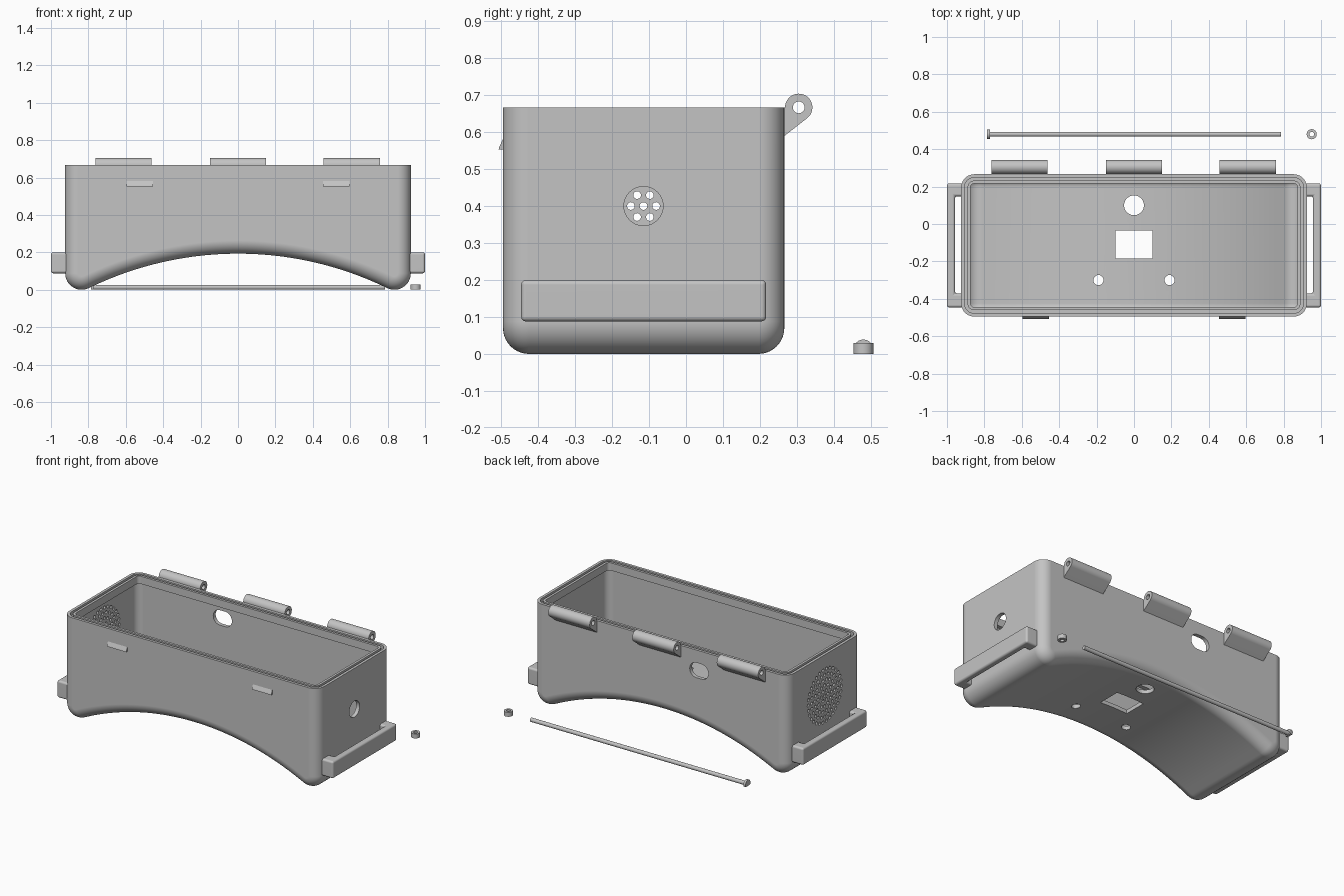
import bpy, bmesh
from math import sin, cos, pi, atan2, radians

cube = bpy.data.objects.get("Cube")
if cube:
    bpy.data.objects.remove(cube, do_unlink=True)

# Single grey plastic
grey = bpy.data.materials.new("grey_plastic")
grey.use_nodes = True
COLOUR = (0.55, 0.55, 0.55, 1)
grey.diffuse_color = COLOUR
grey.node_tree.nodes["Principled BSDF"].inputs["Base Color"].default_value = COLOUR

# Main dimensions
HALF_X, FRONT, BACK, TOP = 0.924, -0.495, 0.266, 0.667
WALL, LIP, FILLET, FOOT = 0.025, 0.05, 0.07, 0.088
ARCH_TOP = 0.193
FOOT_X = HALF_X - FOOT
ARCH_R = (FOOT_X**2 + (FOOT - ARCH_TOP)**2 - FOOT**2) / (2 * ARCH_TOP)
ARCH_Z = ARCH_TOP - ARCH_R


def arc(cu, cv, r, a0, a1, n):
    return [(cu + r * cos(a0 + (a1 - a0) * i / n),
             cv + r * sin(a0 + (a1 - a0) * i / n)) for i in range(n + 1)]


def circle(cu, cv, r, n=24):
    return arc(cu, cv, r, 0, 2 * pi, n)[:-1]


def rounded_rect(x0, x1, y0, y1, r, n=8):
    pts = []
    for k, (cx, cy) in enumerate([(x1 - r, y1 - r), (x0 + r, y1 - r),
                                  (x0 + r, y0 + r), (x1 - r, y0 + r)]):
        pts += arc(cx, cy, r, k * pi / 2, (k + 1) * pi / 2, n)
    return pts


def rim_outline(d):
    """Plan of the body, moved inwards by d."""
    return rounded_rect(d - HALF_X, HALF_X - d, FRONT + d, BACK - d, FILLET - d)


def place(axis, u, v, w):
    return {"x": (w, u, v), "y": (u, w, v), "z": (u, v, w)}[axis]


def loft(bm, rings, caps=True):
    loops = [[bm.verts.new(p) for p in ring] for ring in rings]
    n = len(loops[0])
    pairs = list(zip(loops, loops[1:]))
    if caps:
        bm.faces.new(loops[0])
        bm.faces.new(loops[-1])
    else:
        pairs.append((loops[-1], loops[0]))
    for a, b in pairs:
        for i in range(n):
            j = (i + 1) % n
            bm.faces.new((a[i], a[j], b[j], b[i]))


def prism(bm, axis, pts, lo, hi):
    loft(bm, [[place(axis, u, v, w) for u, v in pts] for w in (lo, hi)])


def finish(name, bm):
    bmesh.ops.recalc_face_normals(bm, faces=bm.faces[:])
    mesh = bpy.data.meshes.new(name)
    bm.to_mesh(mesh)
    bm.free()
    mesh.materials.append(grey)
    ob = bpy.data.objects.new(name, mesh)
    bpy.context.collection.objects.link(ob)
    return ob


def make(name, *prisms):
    bm = bmesh.new()
    for p in prisms:
        prism(bm, *p)
    return finish(name, bm)


def activate(ob):
    bpy.ops.object.select_all(action="DESELECT")
    ob.select_set(True)
    bpy.context.view_layer.objects.active = ob


def cut(ob, cutter):
    mod = ob.modifiers.new("cut", "BOOLEAN")
    mod.operation, mod.solver, mod.object = "DIFFERENCE", "EXACT", cutter
    activate(ob)
    bpy.ops.object.modifier_apply(modifier=mod.name)
    bpy.data.objects.remove(cutter, do_unlink=True)


def smooth(ob):
    activate(ob)
    bpy.ops.object.shade_smooth_by_angle(angle=radians(30))
    mod = ob.modifiers.new("even_shading", "WEIGHTED_NORMAL")
    mod.keep_sharp = True


def outline(d, top):
    """Arched front outline, moved inwards by d."""
    a = atan2(FOOT - ARCH_Z, FOOT_X)
    pts = [(HALF_X - d, top), (d - HALF_X, top)]
    pts += arc(-FOOT_X, FOOT, FOOT - d, pi, 2 * pi - a, 12)
    pts += arc(0, ARCH_Z, ARCH_R + d, pi - a, a, 40)[1:-1]
    pts += arc(FOOT_X, FOOT, FOOT - d, pi + a, 2 * pi, 12)
    return pts


def arched_solid(name, d, top):
    """Arched block with filleted front and back edges."""
    f, n = FILLET - d, 10
    half = []
    for i in range(n + 1):
        t = i / n * pi / 2
        half.append((d + f * (1 - sin(t)), f * (1 - cos(t)) + d))
    rings = [[(x, FRONT + y, z) for x, z in outline(s, top)] for s, y in half]
    rings += [[(x, BACK - y, z) for x, z in outline(s, top)] for s, y in reversed(half)]
    bm = bmesh.new()
    loft(bm, rings)
    return finish(name, bm)


# Thin-walled hollow body with a thicker lip around the mouth
body = arched_solid("body", 0, TOP)
cut(body, arched_solid("cavity", WALL, TOP - 0.05))
cut(body, make("mouth", ("z", rim_outline(LIP), TOP - 0.1, TOP + 0.1)))

# Seal groove in the rim
bm = bmesh.new()
loft(bm, [[(x, y, z) for x, y in rim_outline(d)]
          for d, z in ((0.018, TOP - 0.025), (0.018, TOP + 0.1),
                       (0.034, TOP + 0.1), (0.034, TOP - 0.025))], caps=False)
cut(body, finish("groove", bm))

# Floor, side and back openings, and the speaker grille of concentric rings
MID_Y, MID_Z, PITCH = -0.115, 0.4, 0.0342
holes = [("z", circle(0, 0.1, 0.053, 32), -0.1, 0.4),
         ("z", [(-0.1, -0.185), (0.1, -0.185), (0.1, -0.035), (-0.1, -0.035)], -0.1, 0.4),
         ("x", circle(MID_Y, MID_Z, 0.053, 32), 0.8, 1.1),
         ("y", rounded_rect(-0.348, -0.213, 0.486, 0.584, 0.048), 0.1, 0.4)]
for side in (-1, 1):
    holes.append(("z", circle(side * 0.19, -0.3, 0.027), -0.1, 0.4))
for ring in range(6):
    for u, v in circle(MID_Y, MID_Z, ring * PITCH, max(1, 6 * ring)):
        holes.append(("x", circle(u, v, 0.0105, 12), -1.1, -0.8))
cut(body, make("openings", *holes))
smooth(body)

# Hinge knuckles along the back
HY, HR = 0.305, 0.037
knuckle = arc(HY, TOP, HR, radians(-52), pi, 24) + [(0.25, TOP), (0.25, 0.577)]
for name, x in (("right", -0.612), ("middle", 0), ("left", 0.608)):
    hinge = make(name + "_hinge", ("x", knuckle, x - 0.15, x + 0.15))
    cut(hinge, make("pin_hole", ("x", circle(HY, TOP, 0.016), x - 0.2, x + 0.2)))
    smooth(hinge)

for name, s in (("right", -1), ("left", 1)):
    # Wedge catches on the front
    wedge = [(FRONT + 0.01, 0.553), (-0.507, 0.553), (-0.505, 0.56), (FRONT, 0.582), (FRONT + 0.01, 0.582)]
    make(name + "_catch", ("x", wedge, s * 0.525 - 0.07, s * 0.525 + 0.07))
    # Strap loops on the ends
    loop = [(0.903, -0.446), (1, -0.446), (1, 0.217), (0.903, 0.217),
            (0.903, 0.148), (0.957, 0.148), (0.957, -0.372), (0.903, -0.372)]
    strap = make(name + "_strap_loop", ("z", [(s * x, y) for x, y in loop], 0.088, 0.2))
    bevel = strap.modifiers.new("soft_edges", "BEVEL")
    bevel.width, bevel.segments = 0.013, 4
    activate(strap)
    bpy.ops.object.modifier_apply(modifier=bevel.name)
    smooth(strap)

# Loose hinge pin with a flat-bottomed head
PIN_Y, PIN_R = 0.48, 0.013
smooth(make("hinge_pin", ("x", circle(PIN_Y, PIN_R, PIN_R), -0.775, 0.785)))
head = [(y, max(z, 0)) for y, z in circle(PIN_Y, PIN_R, 0.026)]
smooth(make("pin_head", ("x", head, -0.785, -0.77)))

# Loose end cap ring
cap = make("pin_cap", ("z", circle(0.95, PIN_Y, 0.027), 0, 0.029))
cut(cap, make("cap_hole", ("z", circle(0.95, PIN_Y, 0.0125), -0.1, 0.1)))
smooth(cap)
